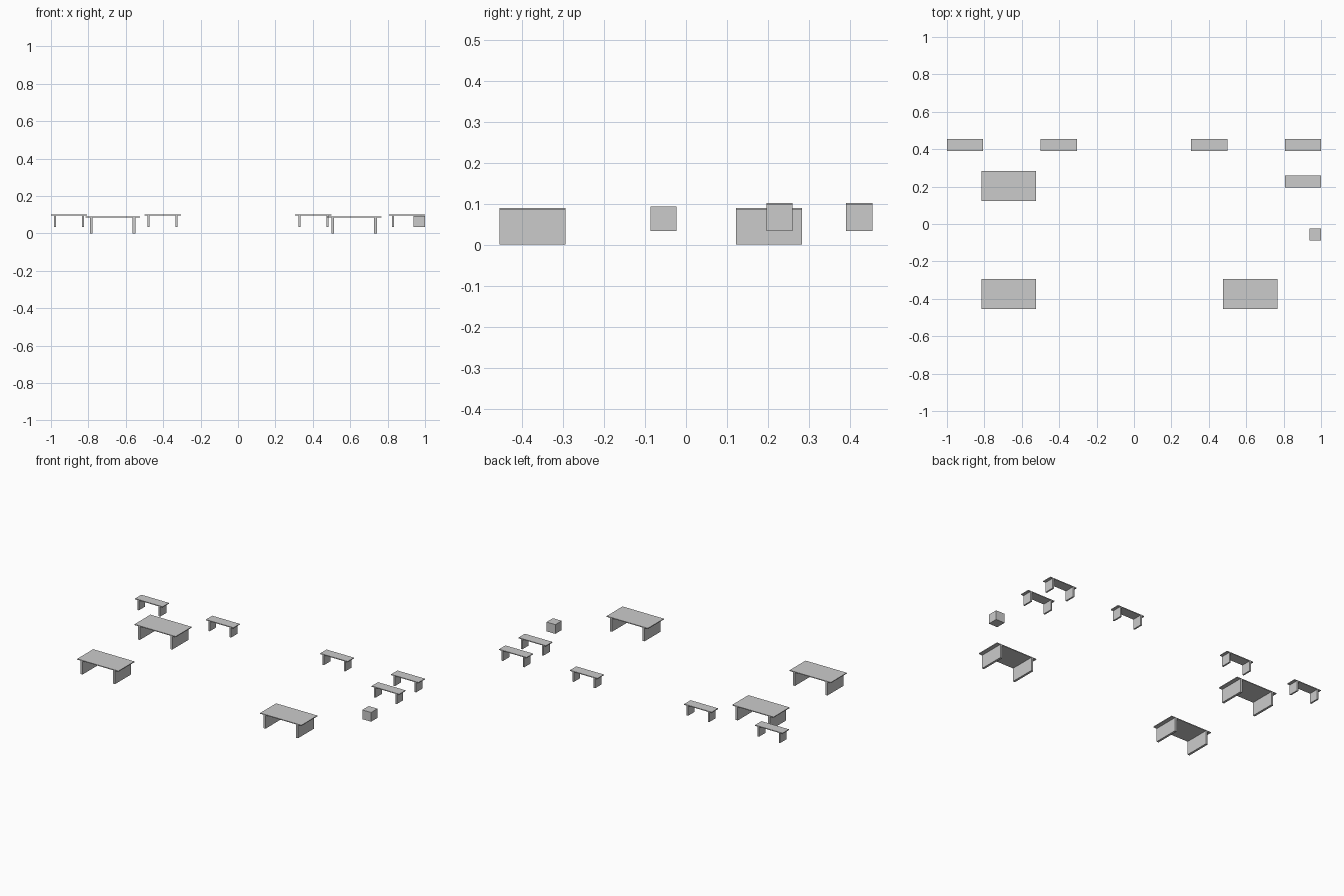
import bpy, bmesh
from mathutils import Vector

if "Cube" in bpy.data.objects:
    bpy.data.objects.remove(bpy.data.objects["Cube"])


def add_box(bm, lo, hi):
    lo, hi = Vector(lo), Vector(hi)
    verts = bmesh.ops.create_cube(bm, size=1.0)["verts"]
    bmesh.ops.scale(bm, vec=hi - lo, verts=verts)
    bmesh.ops.translate(bm, vec=(lo + hi) / 2, verts=verts)


def make_object(name, boxes, location):
    bm = bmesh.new()
    for lo, hi in boxes:
        add_box(bm, lo, hi)
    mesh = bpy.data.meshes.new(name)
    bm.to_mesh(mesh)
    bm.free()
    obj = bpy.data.objects.new(name, mesh)
    obj.location = location
    bpy.context.collection.objects.link(obj)


def table(name, location, width, depth, height, top, inset, leg):
    """Thin top on two slab legs; location is the lower front left corner."""
    under = height - top
    make_object(name, [
        ((0, 0, under), (width, depth, height)),
        ((inset, 0, 0), (inset + leg, depth, under)),
        ((width - inset - leg, 0, 0), (width - inset, depth, under)),
    ], location)


# Large desks standing on the floor
for i, (x, y) in enumerate([(-0.816, 0.122), (-0.816, -0.455), (0.475, -0.455)]):
    table(f"desk_{i + 1}", (x, y, 0), 0.291, 0.161, 0.09, 0.005, 0.024, 0.014)

# Small raised benches
for i, (x, y) in enumerate([(-1.0, 0.391), (-0.5, 0.391), (0.306, 0.391),
                            (0.806, 0.391), (0.806, 0.196)]):
    table(f"bench_{i + 1}", (x, y, 0.034), 0.194, 0.064, 0.068, 0.005, 0.017, 0.01)

# Raised storage cube
make_object("storage_cube", [((0, 0, 0), (0.062, 0.064, 0.059))], (0.938, -0.087, 0.034))
